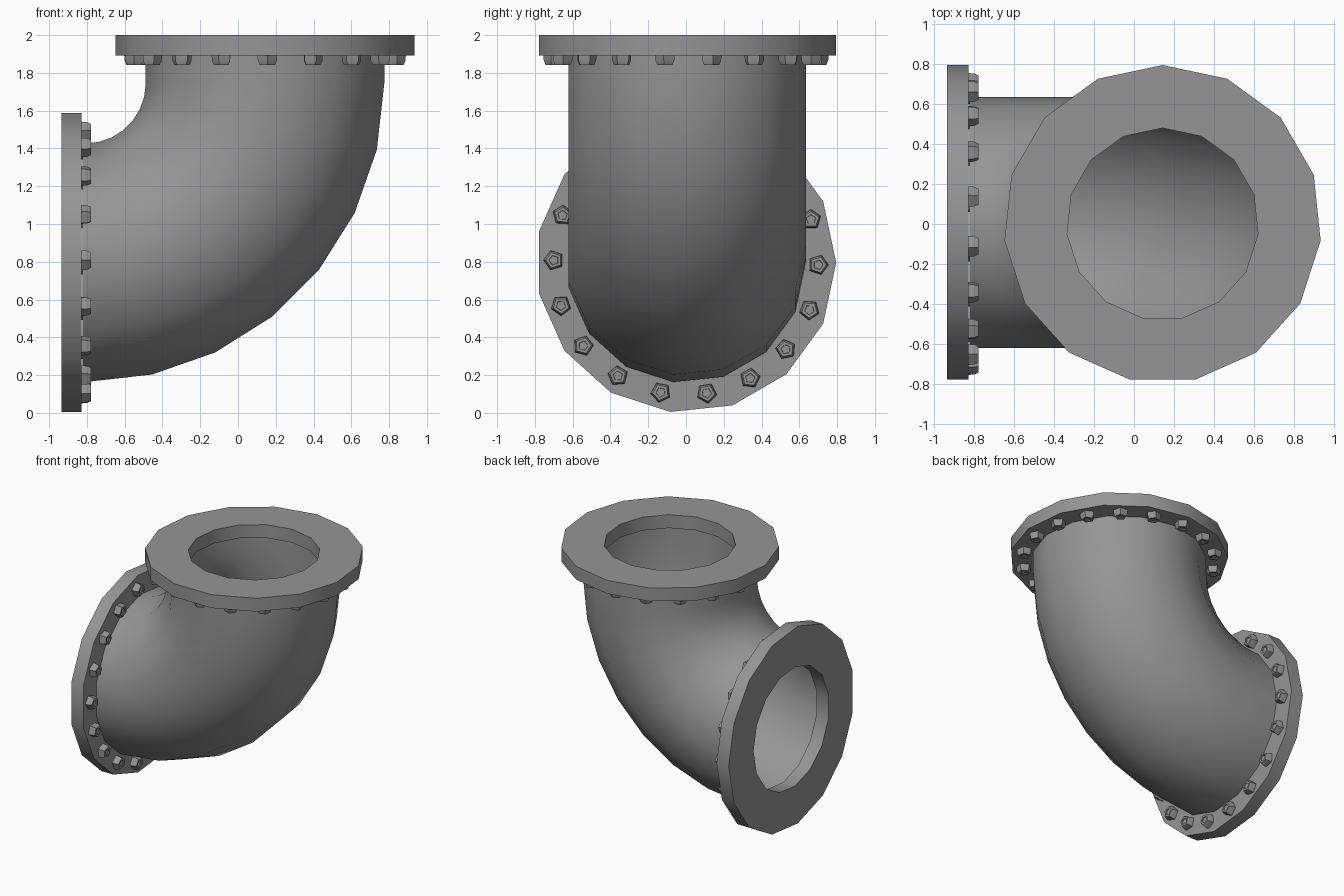
import bpy, bmesh
from math import sin, cos, pi, radians
from mathutils import Matrix, Vector

cube = bpy.data.objects.get("Cube")
if cube:
    bpy.data.objects.remove(cube)

SIDES = 15
THICK = 0.107
BEND = Vector((-0.807, 0, 1.745))   # centre of the elbow's sweep
BEND_R = 0.95
PIPE_R = 0.635

metal = bpy.data.materials.new("cast grey metal")
metal.use_nodes = True
metal.diffuse_color = (0.3, 0.3, 0.3, 1)
metal.node_tree.nodes["Principled BSDF"].inputs["Base Color"].default_value = (0.3, 0.3, 0.3, 1)


def finish(name, bm, matrix=Matrix()):
    bmesh.ops.recalc_face_normals(bm, faces=bm.faces)
    mesh = bpy.data.meshes.new(name)
    bm.to_mesh(mesh)
    bm.free()
    mesh.materials.append(metal)
    obj = bpy.data.objects.new(name, mesh)
    bpy.context.collection.objects.link(obj)
    obj.matrix_world = matrix
    bpy.ops.object.select_all(action='DESELECT')
    obj.select_set(True)
    bpy.context.view_layer.objects.active = obj
    bpy.ops.object.shade_smooth_by_angle(angle=radians(30))


def bridge(bm, a, b):
    n = len(a)
    for i in range(n):
        j = (i + 1) % n
        bm.faces.new((a[i], a[j], b[j], b[i]))


def ring(bm, radius, z, sides, matrix=Matrix(), start=pi / 2):
    angles = [start + 2 * pi * i / sides for i in range(sides)]
    return [bm.verts.new(matrix @ Vector((radius * cos(a), radius * sin(a), z))) for a in angles]


def flange(name, matrix):
    bm = bmesh.new()
    rings = [ring(bm, r, z, SIDES) for r, z in
             ((0.48, 0), (0.795, 0), (0.795, -THICK), (0.48, -THICK))]
    for i in range(4):
        bridge(bm, rings[i], rings[(i + 1) % 4])
    finish(name, bm, matrix)


def bolts(name, matrix):
    # Five-sided tapered nuts with a shallow recess, hung behind the flange
    bm = bmesh.new()
    for k in range(18):
        place = Matrix.Rotation(radians(91 + 20 * k), 4, 'Z') @ Matrix.Translation((0.70, 0, -THICK))
        rings = [ring(bm, r, -h, 5, place, 0) for r, h in
                 ((0.055, -0.005), (0.053, 0.028), (0.043, 0.05), (0.027, 0.05), (0.025, 0.043))]
        for a, b in zip(rings, rings[1:]):
            bridge(bm, a, b)
        bm.faces.new(rings[0])
        bm.faces.new(rings[-1])
    finish(name, bm, matrix)


# Elbow pipe: straight collar, seven-step quarter bend, straight collar
bm = bmesh.new()
stations = [(BEND + Vector((-0.015, 0, -BEND_R)), 0)]
for i in range(8):
    t = pi / 2 * i / 7
    stations.append((BEND + BEND_R * Vector((sin(t), 0, -cos(t))), t))
stations.append((BEND + Vector((BEND_R, 0, 2.0 - THICK - BEND.z)), pi / 2))
loops = []
for centre, t in stations:
    turn = Matrix.Translation(centre) @ Matrix.Rotation(pi / 2 - t, 4, 'Y')
    loops.append(ring(bm, PIPE_R, 0, SIDES, turn))
for a, b in zip(loops, loops[1:]):
    bridge(bm, a, b)
finish("elbow_pipe", bm)

# Matching flanges and bolt circles at both ends
top = Matrix.Translation((0.143, 0, 2.0))
side = Matrix.Translation((-0.935, 0, 0.796)) @ Matrix.Rotation(-pi / 2, 4, 'Y')
for label, matrix in (("top", top), ("side", side)):
    flange(label + "_flange", matrix)
    bolts(label + "_bolts", matrix)
